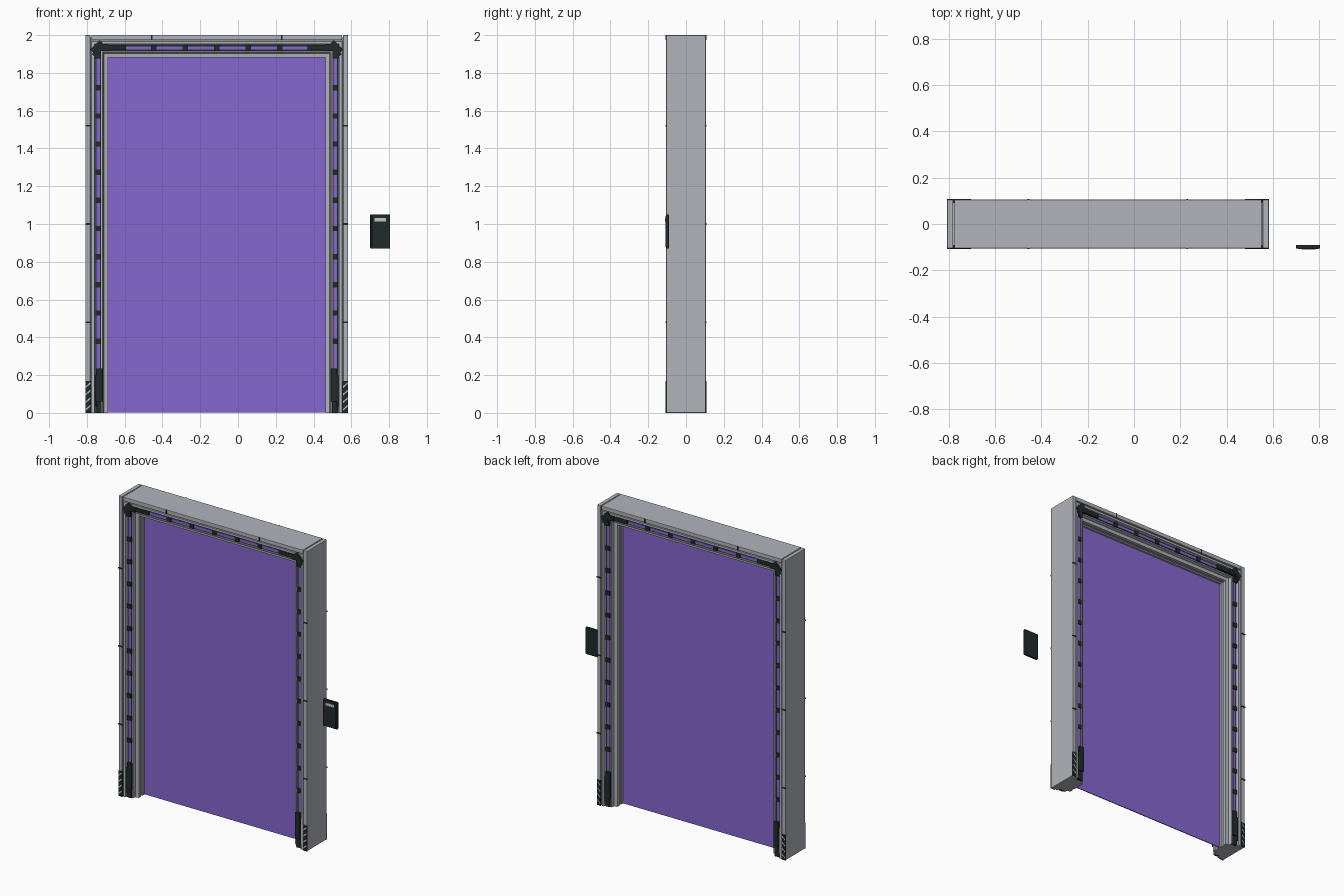
import bpy, bmesh, math
from mathutils import Matrix, Vector

if "Cube" in bpy.data.objects:
    bpy.data.objects.remove(bpy.data.objects["Cube"])


def mat(name, col):
    m = bpy.data.materials.new(name)
    m.diffuse_color = (*col, 1)
    m.use_nodes = True
    m.node_tree.nodes["Principled BSDF"].inputs["Base Color"].default_value = m.diffuse_color
    return m


GREY = mat("frame_grey", (0.44, 0.455, 0.50))
BLACK = mat("dark_rubber", (0.014, 0.024, 0.023))
PURPLE = mat("field_purple", (0.245, 0.135, 0.63))
PALE = mat("pale_marking", (0.55, 0.58, 0.58))

CX, HALF, TOP = -0.1125, 0.695, 2.0      # frame centre, half width, height


def finish(name, bm, material, bevel=0):
    bmesh.ops.recalc_face_normals(bm, faces=bm.faces)
    me = bpy.data.meshes.new(name)
    bm.to_mesh(me)
    bm.free()
    me.materials.append(material)
    ob = bpy.data.objects.new(name, me)
    bpy.context.collection.objects.link(ob)
    if bevel:
        b = ob.modifiers.new("bevel", 'BEVEL')
        b.width, b.segments = bevel, 2
    return ob


def add_box(bm, x0, x1, y0, y1, z0, z1, rot=0):
    mid = Vector(((x0 + x1) / 2, (y0 + y1) / 2, (z0 + z1) / 2))
    m = (Matrix.Translation(mid) @ Matrix.Rotation(rot, 4, 'Y')
         @ Matrix.Diagonal((abs(x1 - x0), abs(y1 - y0), abs(z1 - z0), 1)))
    bmesh.ops.create_cube(bm, size=1, matrix=m)


def box(name, material, *dims, bevel=0):
    bm = bmesh.new()
    add_box(bm, *dims)
    return finish(name, bm, material, bevel)


def sweep(name, material, profile, bottom=0.0):
    """Mitred sweep up the left post, over the top and down the right post.
    Profile points are (distance in from outer edge, y)."""
    bm = bmesh.new()
    rings = []
    for sx, at_top in ((-1, 0), (-1, 1), (1, 1), (1, 0)):
        rings.append([bm.verts.new((CX + sx * (HALF - u), y, TOP - u if at_top else bottom))
                      for u, y in profile])
    n = len(profile)
    for a, b in zip(rings, rings[1:]):
        for i in range(n):
            j = (i + 1) % n
            bm.faces.new((a[i], a[j], b[j], b[i]))
    bm.faces.new(rings[0])
    bm.faces.new(rings[-1])
    return finish(name, bm, material)


def px(s, u):
    """x of a point u inward from the outer edge on side s."""
    return CX + s * (HALF - u)


# Stepped frame core, front half mirrored to the back
front = [(0.012, -0.094), (0.030, -0.094), (0.033, -0.101), (0.047, -0.101), (0.050, -0.078),
         (0.087, -0.078), (0.087, -0.088), (0.093, -0.088), (0.097, -0.064), (0.119, -0.062),
         (0.119, -0.040), (0.113, -0.036), (0.113, -0.020), (0.119, -0.016)]
sweep("frame_core", GREY, front + [(u, -y) for u, y in reversed(front)])

# Outer cladding: two full height side panels and a top panel
for s, side in ((-1, "left"), (1, "right")):
    box(side + "_outer_panel", GREY, *sorted((px(s, 0), px(s, 0.026))),
        -0.105, 0.105, 0, TOP, bevel=0.003)
box("top_outer_panel", GREY, px(-1, 0.031), px(1, 0.031), -0.105, 0.105, TOP - 0.026, TOP, bevel=0.002)

# Field filling the doorway
box("energy_field", PURPLE, px(-1, 0.117), px(1, 0.117), -0.003, 0.003, 0.002, TOP - 0.117)

for d, face in ((-1, "front"), (1, "back")):
    # Light strip on its dark track
    sweep(face + "_light_track", BLACK,
          [(0.053, d * 0.077), (0.083, d * 0.077), (0.083, d * 0.082), (0.053, d * 0.082)])
    sweep(face + "_light_strip", PURPLE,
          [(0.059, d * 0.080), (0.077, d * 0.080), (0.077, d * 0.086), (0.059, d * 0.086)], 0.05)

    # Clips dividing the light strip into segments
    bm = bmesh.new()
    for s in (-1, 1):
        for k in range(10):
            z = 0.38 + 0.149 * k
            add_box(bm, px(s, 0.053), px(s, 0.083), d * 0.078, d * 0.092, z - 0.014, z + 0.014)
    for k in range(-2, 3):
        x = CX + 0.167 * k
        add_box(bm, x - 0.015, x + 0.015, d * 0.078, d * 0.092, TOP - 0.083, TOP - 0.053)
    finish(face + "_light_clips", bm, BLACK)

    # Thin seam bands across the outer cladding
    bm = bmesh.new()
    for s in (-1, 1):
        for z in (0.48, 1.0, 1.52):
            add_box(bm, px(s, -0.001), px(s, 0.027), d * 0.100, d * 0.108, z - 0.004, z + 0.004)
        x = CX + s * 0.343
        add_box(bm, x - 0.004, x + 0.004, d * 0.100, d * 0.108, TOP - 0.027, TOP + 0.0)
    finish(face + "_cladding_seams", bm, BLACK)

    for s, side in ((-1, "left"), (1, "right")):
        tag = face + "_" + side
        # Corner fitting: diagonal block, arm along the top, short arm down the post
        bm = bmesh.new()
        cx, cz = px(s, 0.064), TOP - 0.064
        add_box(bm, cx - 0.036, cx + 0.036, d * 0.075, d * 0.107, cz - 0.019, cz + 0.019, s * math.pi / 4)
        add_box(bm, px(s, 0.062), px(s, 0.118), d * 0.075, d * 0.102, cz - 0.019, cz + 0.015)
        add_box(bm, px(s, 0.100), px(s, 0.215), d * 0.075, d * 0.096, cz - 0.015, cz + 0.012)
        add_box(bm, px(s, 0.050), px(s, 0.082), d * 0.075, d * 0.100, cz - 0.060, cz)
        # small outer knuckle of the fitting
        kx, kz = px(s, 0.058), TOP - 0.094
        add_box(bm, kx - 0.021, kx + 0.021, d * 0.075, d * 0.104, kz - 0.014, kz + 0.014, s * math.pi / 4)
        finish(tag + "_corner_fitting", bm, BLACK)

        # Power box at the foot of the light track
        bm = bmesh.new()
        add_box(bm, px(s, 0.058), px(s, 0.092), d * 0.075, d * 0.102, 0.06, 0.235)
        add_box(bm, px(s, 0.053), px(s, 0.086), d * 0.075, d * 0.094, 0.0, 0.06)
        add_box(bm, px(s, 0.050), px(s, 0.060), d * 0.075, d * 0.098, 0.03, 0.20)
        finish(tag + "_power_box", bm, BLACK, 0.002)

        # Hazard plate with slanted pale stripes
        box(tag + "_hazard_plate", BLACK, *sorted((px(s, -0.0005), px(s, 0.028))),
            *sorted((d * 0.100, d * 0.1075)), 0.0, 0.17)
        bm = bmesh.new()
        xa, xb = sorted((px(s, 0.001), px(s, 0.0265)))
        for k in range(4):
            z = 0.012 + 0.040 * k
            pts = ((xa, z), (xb, z + 0.022), (xb, z + 0.031), (xa, z + 0.009))
            bm.faces.new([bm.verts.new((x, d * 0.1085, zz)) for x, zz in pts])
        geo = bmesh.ops.extrude_face_region(bm, geom=bm.faces[:])["geom"]
        bmesh.ops.translate(bm, verts=[v for v in geo if isinstance(v, bmesh.types.BMVert)],
                            vec=(0, -d * 0.002, 0))
        finish(tag + "_hazard_stripes", bm, PALE)

# Wall keypad beside the door
box("keypad_body", BLACK, 0.70, 0.805, -0.106, -0.090, 0.87, 1.05, bevel=0.004)
box("keypad_face", BLACK, 0.708, 0.797, -0.1085, -0.104, 0.878, 1.042, bevel=0.001)
box("keypad_screen", PALE, 0.723, 0.784, -0.110, -0.107, 1.014, 1.031)
